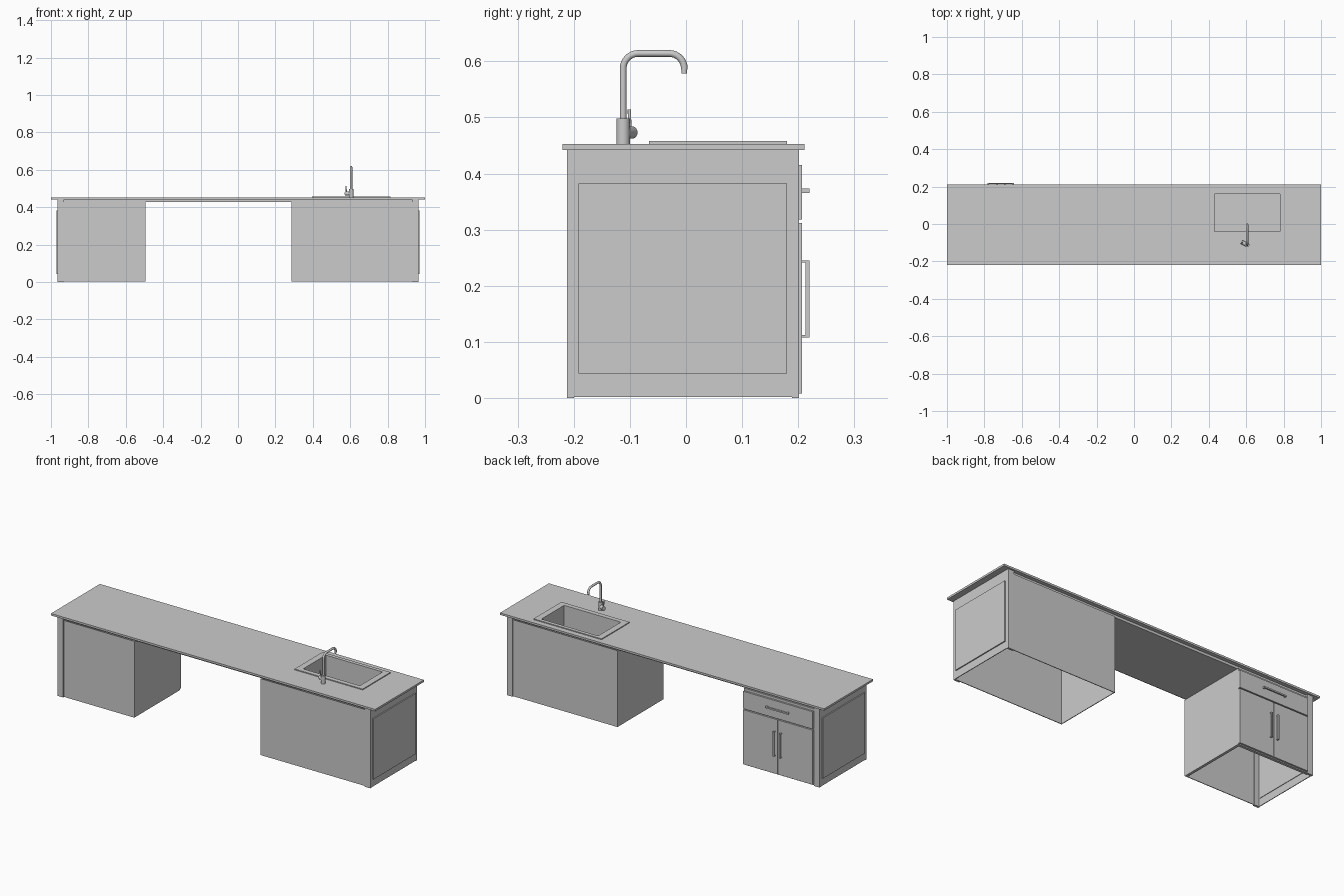
import bpy, bmesh, math
from mathutils import Vector

cube = bpy.data.objects.get("Cube")
if cube:
    bpy.data.objects.remove(cube)

grey = bpy.data.materials.new("plain grey")
grey.use_nodes = True
grey.diffuse_color = (0.6, 0.6, 0.6, 1)
grey.node_tree.nodes["Principled BSDF"].inputs["Base Color"].default_value = (0.6, 0.6, 0.6, 1)


def finish(name, bm, smooth=False):
    bmesh.ops.recalc_face_normals(bm, faces=bm.faces)
    mesh = bpy.data.meshes.new(name)
    bm.to_mesh(mesh)
    bm.free()
    mesh.materials.append(grey)
    ob = bpy.data.objects.new(name, mesh)
    bpy.context.collection.objects.link(ob)
    if smooth:
        bpy.context.view_layer.objects.active = ob
        bpy.ops.object.select_all(action='DESELECT')
        ob.select_set(True)
        bpy.ops.object.shade_smooth_by_angle(angle=math.radians(40))
    return ob


def box(name, x, y, z):
    """Box from (low, high) ranges on each axis."""
    bm = bmesh.new()
    bmesh.ops.create_cube(bm, size=1)
    for v in bm.verts:
        v.co = [r[0] if c < 0 else r[1] for c, r in zip(v.co, (x, y, z))]
    return finish(name, bm)


def ring(name, outer, inner, z):
    """Rectangular slab with a rectangular hole; rectangles are x0, x1, y0, y1."""
    bm = bmesh.new()

    def loop(r, h):
        return [bm.verts.new((r[i], r[j], h)) for i, j in ((0, 2), (1, 2), (1, 3), (0, 3))]
    loops = [loop(outer, z[0]), loop(outer, z[1]), loop(inner, z[1]), loop(inner, z[0])]
    for a, b in zip(loops, loops[1:] + loops[:1]):
        for i in range(4):
            j = (i + 1) % 4
            bm.faces.new((a[i], a[j], b[j], b[i]))
    return finish(name, bm)


def tube(name, points, radius, sides=20):
    """Round capped tube swept along a path."""
    pts = [Vector(p) for p in points]
    bm = bmesh.new()
    rows = []
    for i, p in enumerate(pts):
        d = (pts[min(i + 1, len(pts) - 1)] - pts[max(i - 1, 0)]).normalized()
        side = Vector((0, 0, 1)) if abs(d.x) > 0.5 else Vector((1, 0, 0))
        u = (side - d * side.dot(d)).normalized()
        w = d.cross(u)
        angles = [math.tau * k / sides for k in range(sides)]
        rows.append([bm.verts.new(p + (u * math.cos(a) + w * math.sin(a)) * radius) for a in angles])
    for a, b in zip(rows, rows[1:]):
        for i in range(sides):
            j = (i + 1) % sides
            bm.faces.new((a[i], a[j], b[j], b[i]))
    bm.faces.new(rows[0])
    bm.faces.new(rows[-1])
    return finish(name, bm, True)


# Worktop and the thinner support slab below it, both open for the sink
basin = (0.43, 0.78, -0.04, 0.16)
ring("worktop", (-1, 1, -0.22, 0.211), basin, (0.442, 0.453))
ring("worktop_support", (-0.93, 0.93, -0.2, 0.19), basin, (0.428, 0.442))

# End walls with corner posts and raised panels
for side, s in (("right", -1), ("left", 1)):
    def span(a, b):
        return tuple(sorted((s * a, s * b)))
    box(side + "_end_wall", span(0.961, 0.965), (-0.212, 0.201), (0.002, 0.442))
    box(side + "_front_post", span(0.93, 0.965), (-0.212, -0.2), (0, 0.442))
    box(side + "_back_post", span(0.93, 0.965), (0.189, 0.201), (0, 0.442))
    box(side + "_raised_panel", span(0.958, 0.971), (-0.192, 0.18), (0.044, 0.382))

# Cabinets are hollow and open underneath
z = (0.002, 0.428)
for side, x, wall, inner in (("left", (0.285, 0.94), 0.004, (0.285, 0.289)),
                             ("right", (-0.94, -0.495), 0.015, (-0.51, -0.495))):
    box(side + "_cabinet_front", x, (-0.207, -0.203), z)
    box(side + "_cabinet_back", x, (0.197 - wall, 0.197), z)
    box(side + "_cabinet_inner_side", inner, (-0.207, 0.197), z)

# Drawer and doors on the back of the right cabinet
mid = -0.712
fronts = (0.196, 0.207)
box("drawer_front", (-0.927, -0.497), fronts, (0.318, 0.415))
box("right_door", (-0.927, mid - 0.002), fronts, (0.008, 0.312))
box("left_door", (mid + 0.002, -0.497), fronts, (0.008, 0.312))

# Bar handles with two short stems each
bar = (0.213, 0.22)
stem = (0.206, 0.214)
box("drawer_handle", (mid - 0.07, mid + 0.07), bar, (0.365, 0.373))
for s in (-1, 1):
    cx = mid + s * 0.066
    box("drawer_handle_stem", (cx - 0.004, cx + 0.004), stem, (0.365, 0.373))
    hx = mid + s * 0.02
    x = (hx - 0.004, hx + 0.004)
    box("door_handle", x, bar, (0.108, 0.245))
    for h in (0.108, 0.241):
        box("door_handle_stem", x, stem, (h, h + 0.004))

# Sink: flat rim, basin walls, floor and drain
ring("sink_rim", (0.395, 0.815, -0.066, 0.18), basin, (0.453, 0.458))
outer = (0.427, 0.783, -0.043, 0.163)
ring("sink_walls", outer, basin, (0.315, 0.455))
box("sink_floor", outer[:2], outer[2:], (0.312, 0.316))
tube("drain_ring", [(0.605, 0.06, 0.314), (0.605, 0.06, 0.319)], 0.023, 32)
tube("drain_plug", [(0.605, 0.06, 0.316), (0.605, 0.06, 0.322)], 0.015, 32)

# Tap: base, bent spout, nozzle and side lever
tx, ty = 0.605, -0.112
tube("tap_base", [(tx, ty, 0.453), (tx, ty, 0.498)], 0.012, 28)
r, top, end = 0.027, 0.614, -0.003
path = [(tx, ty, 0.49)]
for cy, start in ((ty + r, 180), (end - r, 90)):
    for k in range(9):
        a = math.radians(start - k * 90 / 8)
        path.append((tx, cy + r * math.cos(a), top - r + r * math.sin(a)))
path.append((tx, end, 0.585))
tube("tap_spout", path, 0.006)
tube("tap_nozzle", [(tx, end, 0.578), (tx, end, 0.587)], 0.005)
tube("tap_knob", [(tx, ty, 0.473), (0.575, -0.096, 0.473)], 0.011)
tube("tap_lever", [(0.58, -0.1, 0.473), (0.577, -0.101, 0.514)], 0.003, 12)
